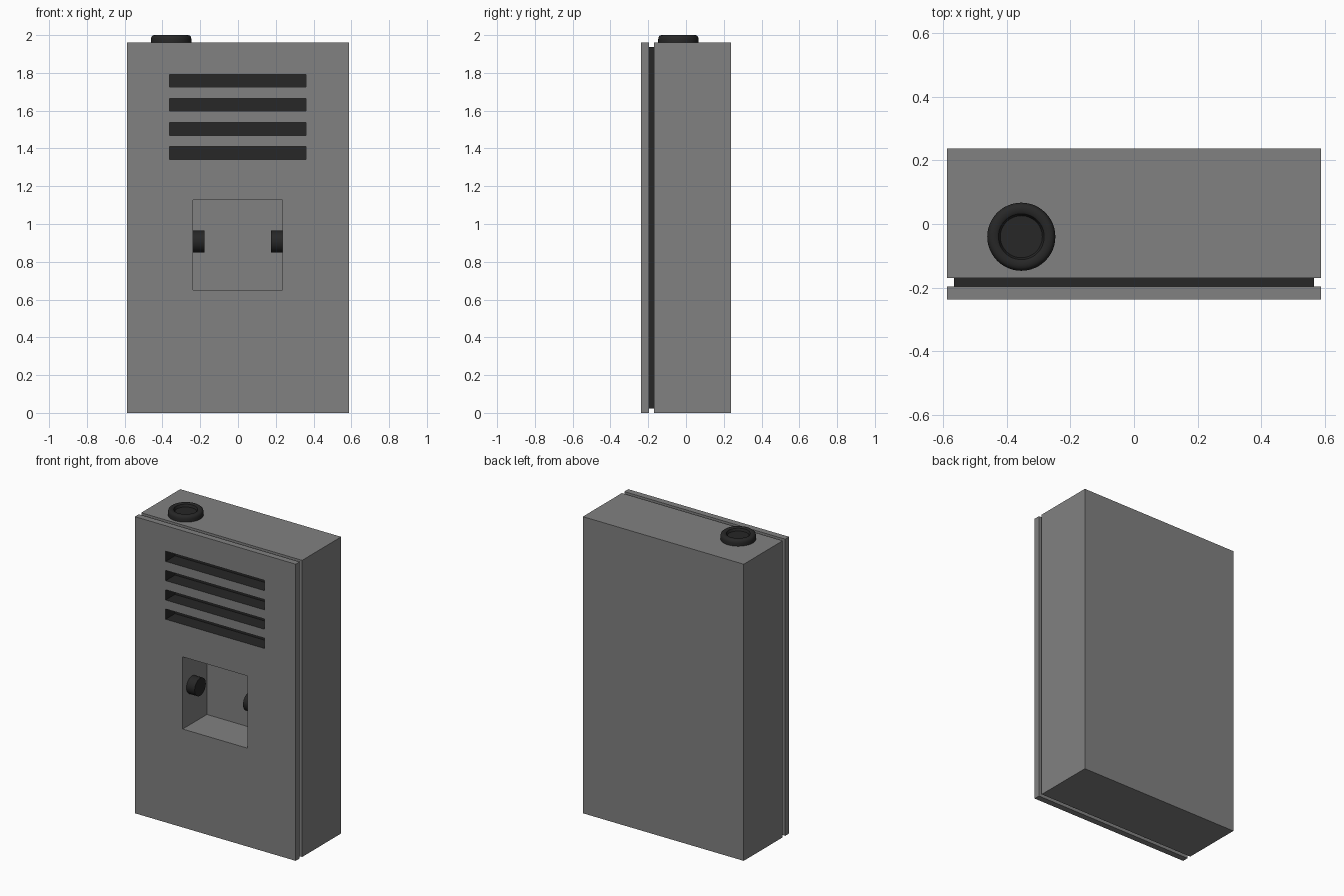
import bpy, bmesh, math
from mathutils import Matrix

if "Cube" in bpy.data.objects:
    bpy.data.objects.remove(bpy.data.objects["Cube"])

def material(name, v):
    m = bpy.data.materials.new(name)
    m.diffuse_color = (v, v, v, 1)
    m.use_nodes = True
    m.node_tree.nodes["Principled BSDF"].inputs["Base Color"].default_value = m.diffuse_color
    return m

grey = material("grey_shell", 0.22)
dark = material("dark_trim", 0.02)

def finish(name, bm, *mats):
    bmesh.ops.recalc_face_normals(bm, faces=bm.faces)
    me = bpy.data.meshes.new(name)
    bm.to_mesh(me)
    bm.free()
    for m in mats:
        me.materials.append(m)
    ob = bpy.data.objects.new(name, me)
    bpy.context.collection.objects.link(ob)
    return ob

def activate(ob):
    bpy.ops.object.select_all(action='DESELECT')
    ob.select_set(True)
    bpy.context.view_layer.objects.active = ob

def box(name, x0, x1, y0, y1, z0, z1, mat):
    bm = bmesh.new()
    size = Matrix.Diagonal((x1 - x0, y1 - y0, z1 - z0, 1))
    mid = Matrix.Translation(((x0 + x1) / 2, (y0 + y1) / 2, (z0 + z1) / 2))
    bmesh.ops.create_cube(bm, size=1, matrix=mid @ size)
    return finish(name, bm, mat)

def lathe(name, profile, matrix, steps=48):
    bm = bmesh.new()
    vs = [bm.verts.new((r, 0, z)) for r, z in profile]
    es = [bm.edges.new(p) for p in zip(vs, vs[1:])]
    bmesh.ops.spin(bm, geom=vs + es, axis=(0, 0, 1), cent=(0, 0, 0),
                   angle=math.tau, steps=steps)
    bmesh.ops.remove_doubles(bm, verts=bm.verts, dist=1e-5)
    bmesh.ops.transform(bm, matrix=matrix, verts=bm.verts)
    ob = finish(name, bm, dark)
    activate(ob)
    bpy.ops.object.shade_smooth_by_angle(angle=math.radians(35))
    return ob

# Case: rectangular sections along y, with a dark groove behind the front panel
W, H, D, IN = 0.588, 1.96, 0.237, 0.022
bm = bmesh.new()
rings = []
for y, i in ((-D, 0), (-0.196, 0), (-0.196, IN), (-0.17, IN), (-0.17, 0), (D, 0)):
    rings.append([bm.verts.new((x, y, z)) for x, z in
                  ((-W + i, i), (W - i, i), (W - i, H - i), (-W + i, H - i))])
bm.faces.new(rings[0])
bm.faces.new(rings[-1])
for n, (a, b) in enumerate(zip(rings, rings[1:])):
    for k in range(4):
        f = bm.faces.new((a[k], a[k - 1], b[k - 1], b[k]))
        f.material_index = 1 if n == 2 else 0
case = finish("case", bm, grey, dark)

# Openings: four dark vents and a square recess
cutters = [box("vent_cutter", -0.363, 0.36, -0.3, -0.14, z, z + 0.068, dark)
           for z in (1.342, 1.469, 1.597, 1.724)]
cutters.append(box("recess_cutter", -0.238, 0.235, -0.3, 0.015, 0.65, 1.127, grey))
activate(case)
for c in cutters:
    mod = case.modifiers.new("opening", 'BOOLEAN')
    mod.operation = 'DIFFERENCE'
    mod.solver = 'EXACT'
    mod.material_mode = 'TRANSFER'
    mod.object = c
    bpy.ops.object.modifier_apply(modifier=mod.name)
    bpy.data.objects.remove(c)

# Pegs on the two side walls of the recess
for side, wall in ((1, -0.238), (-1, 0.235)):
    lathe("recess_peg", [(0, 0), (0.058, 0), (0.058, 0.06), (0, 0.06)],
          Matrix.Translation((wall, -0.14, 0.907))
          @ Matrix.Rotation(side * math.pi / 2, 4, 'Y'), 32)

# Dished round button on top
lathe("top_button",
      [(0, 0), (0.107, 0), (0.107, 0.02), (0.104, 0.032), (0.098, 0.038),
       (0.09, 0.04), (0.078, 0.04), (0.072, 0.036), (0.066, 0.02), (0, 0.02)],
      Matrix.Translation((-0.354, -0.04, H)))
